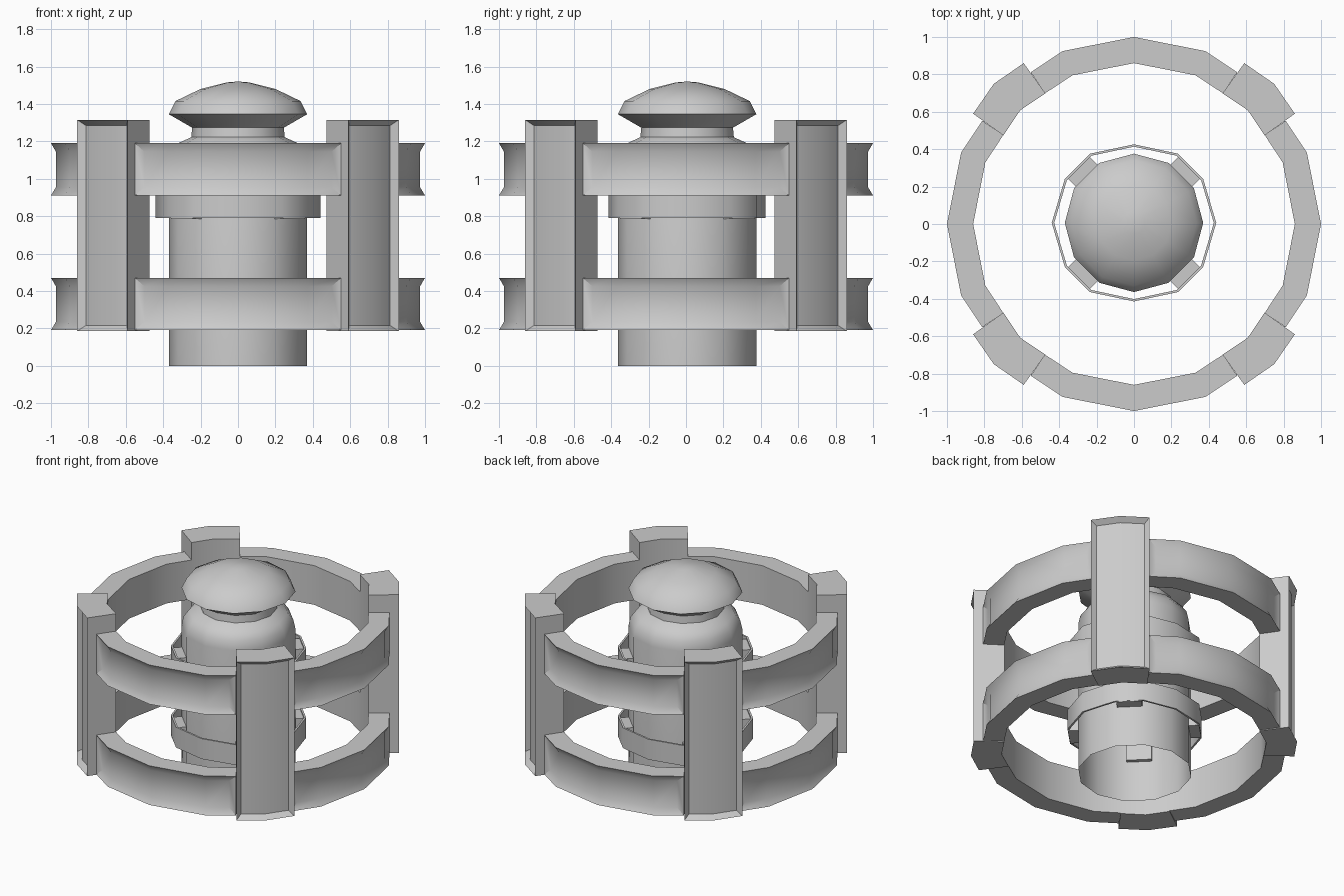
import bpy, bmesh
from math import sin, cos, pi, radians
from mathutils import Matrix

if "Cube" in bpy.data.objects:
    bpy.data.objects.remove(bpy.data.objects["Cube"])


def finish(bm, name, angle=35, loc=(0, 0, 0)):
    me = bpy.data.meshes.new(name)
    bm.to_mesh(me)
    bm.free()
    for p in me.polygons:
        p.use_smooth = True
    me.set_sharp_from_angle(angle=radians(angle))
    ob = bpy.data.objects.new(name, me)
    ob.location = loc
    bpy.context.collection.objects.link(ob)
    return ob


def band(name, outer, inner, z0, z1, turn=0, closed=False, inset=None, loc=(0, 0, 0)):
    """Wall between two matching outlines, with an optional sunken outer panel."""
    bm = bmesh.new()
    ring = [[bm.verts.new((x, y, z)) for x, y in pts]
            for pts, z in ((outer, z0), (outer, z1), (inner, z1), (inner, z0))]
    n = len(outer)
    panel = []
    for i in range(n if closed else n - 1):
        j = (i + 1) % n
        for k in range(4):
            a, b = ring[k], ring[(k + 1) % 4]
            f = bm.faces.new((a[i], a[j], b[j], b[i]))
            if k == 0:
                panel.append(f)
    if not closed:
        bm.faces.new([r[0] for r in ring])
        bm.faces.new([r[-1] for r in ring])
    bmesh.ops.recalc_face_normals(bm, faces=bm.faces)
    if inset:
        bmesh.ops.inset_region(bm, faces=panel, thickness=inset[0], depth=-inset[1],
                               use_even_offset=True, use_boundary=True)
    bm.transform(Matrix.Rotation(turn, 4, 'Z'))
    return finish(bm, name, loc=loc)


def lathe(name, profile, sides=12, loc=(0, 0, 0)):
    bm = bmesh.new()
    rows = []
    for r, z in profile:
        if r == 0:
            rows.append([bm.verts.new((0, 0, z))] * sides)
        else:
            rows.append([bm.verts.new((r * cos(2 * pi * i / sides), r * sin(2 * pi * i / sides), z))
                         for i in range(sides)])
    for a, b in zip(rows, rows[1:]):
        for i in range(sides):
            j = (i + 1) % sides
            bm.faces.new(list(dict.fromkeys((a[i], a[j], b[j], b[i]))))
    bmesh.ops.recalc_face_normals(bm, faces=bm.faces)
    return finish(bm, name, 40, loc)


def mirrored(half):
    """Mirror a half outline, listed from its end to the centre line, across x = 0."""
    return half + [(-x, y) for x, y in reversed(half[:-1])]


# Four posts on the diagonals and two guard rings of four arcs each
arc_out = mirrored([(.552, .811), (.383, .924), (0, 1)])
arc_in = mirrored([(.475, .699), (.329, .795), (0, .86)])
post_out = mirrored([(.191, 1.025), (0, 1.06)])
post_in = mirrored([(.159, .829), (0, .86)])
for q in range(4):
    turn = q * pi / 2
    band("post", post_out, post_in, .185, 1.315, turn + pi / 4, inset=(.03, .035))
    for z in (.19, .91):
        band("guard_arc", arc_out, arc_in, z, z + .28, turn, inset=(.045, .026))

# Central open-bottomed bottle body with rounded shoulder, and its cap
centre = (0, .006, 0)
lathe("body", [(.37, 0), (.37, 1.08), (.357, 1.14), (.32, 1.19), (.25, 1.222), (.245, 1.275)], loc=centre)
lathe("cap", [(.24, 1.27), (.37, 1.345), (.335, 1.415), (.2, 1.48), (.06, 1.515), (0, 1.52)], loc=centre)

# Two thin collars held off the body by four brackets each
quarter = [(.44, 0), (.37, .235), (.235, .37), (0, .42)]
half = quarter + [(-x, y) for x, y in reversed(quarter[:-1])]
loop = half + [(x, -y) for x, y in reversed(half[1:-1])]
for z in (.29, .785):
    band("collar", loop, [(x * .97, y * .97) for x, y in loop], z + .005, z + .15, closed=True, loc=centre)
    for q in range(4):
        band("bracket", [(.082, .426), (-.082, .426)], [(.082, .33), (-.082, .33)],
             z, z + .14, q * pi / 2 + pi / 4, loc=centre)
